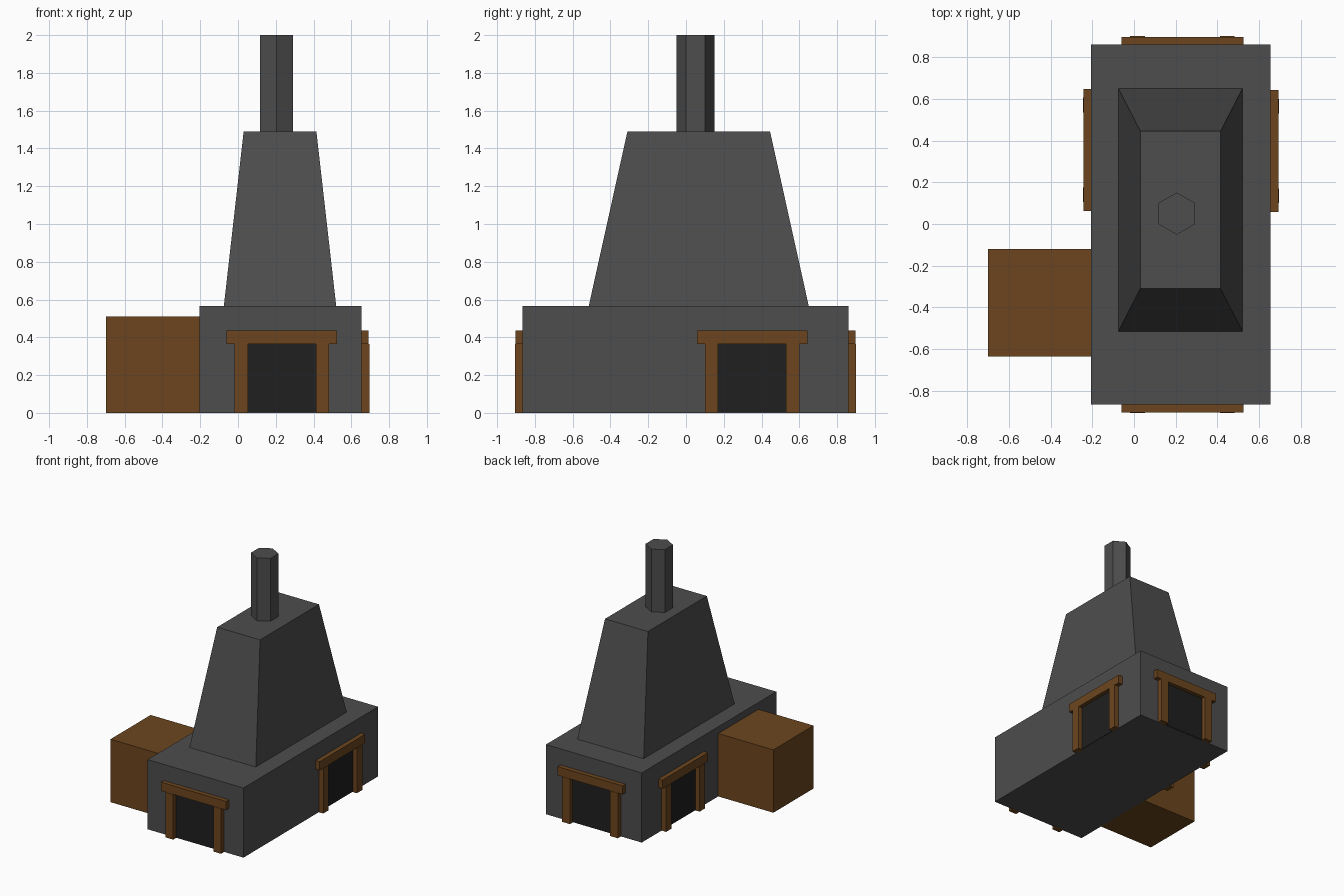
import bpy, bmesh
from math import pi
from mathutils import Matrix

if "Cube" in bpy.data.objects:
    bpy.data.objects.remove(bpy.data.objects["Cube"])


def material(name, col):
    m = bpy.data.materials.new(name)
    m.diffuse_color = (*col, 1)
    m.use_nodes = True
    m.node_tree.nodes["Principled BSDF"].inputs["Base Color"].default_value = m.diffuse_color
    return m


STONE = material("dark_stone", (0.075, 0.075, 0.075))
WOOD = material("wood", (0.15, 0.06, 0.013))
SOOT = material("soot", (0.014, 0.014, 0.014))


def finish(name, bm, mat):
    me = bpy.data.meshes.new(name)
    bm.to_mesh(me)
    bm.free()
    me.materials.append(mat)
    ob = bpy.data.objects.new(name, me)
    bpy.context.collection.objects.link(ob)
    return ob


def box(name, x, y, z, mat, top=None, matrix=None):
    """Box from (min, max) ranges; top = (x range, y range) tapers it."""
    tx, ty = top or (x, y)
    bm = bmesh.new()
    bmesh.ops.create_cube(bm, size=2)
    for v in bm.verts:
        i, j, k = (int(c > 0) for c in v.co)
        v.co = ((tx if k else x)[i], (ty if k else y)[j], z[k])
    if matrix:
        bm.transform(matrix)
    return finish(name, bm, mat)


# Main body and wooden side box
box("base", (-0.205, 0.655), (-0.865, 0.86), (0, 0.565), STONE)
box("side_crate", (-0.70, -0.205), (-0.635, -0.12), (0, 0.51), WOOD)

# Tapered hood
box("hood", (-0.075, 0.52), (-0.515, 0.65), (0.565, 1.49), STONE,
    top=((0.03, 0.415), (-0.31, 0.445)))

# Hexagonal chimney, corners pointing along y
bm = bmesh.new()
bmesh.ops.create_cone(bm, cap_ends=True, segments=6, radius1=0.101,
                      radius2=0.101, depth=0.51)
bm.normal_update()
xs = [v.co.x for v in bm.verts]
if max(xs) > 0.095:
    bm.transform(Matrix.Rotation(pi / 6, 4, 'Z'))
bm.transform(Matrix.Translation((0.205, 0.05, 1.745)))
finish("chimney", bm, STONE)


# Fire openings: built facing -y, then turned onto each wall
def opening(side, x, y, angle):
    m = Matrix.Translation((x, y, 0)) @ Matrix.Rotation(angle, 4, 'Z')
    box(side + "_opening", (-0.18, 0.18), (-0.005, 0.01), (0.004, 0.368), SOOT, matrix=m)
    box(side + "_lintel", (-0.292, 0.292), (-0.037, 0.01), (0.365, 0.435), WOOD, matrix=m)
    for label, s in (("left", -1), ("right", 1)):
        rng = sorted((s * 0.18, s * 0.25))
        box(f"{side}_{label}_post", rng, (-0.04, 0.01), (0, 0.365), WOOD, matrix=m)


opening("front", 0.232, -0.865, 0)
opening("right", 0.655, 0.35, pi / 2)
opening("back", 0.232, 0.86, pi)
opening("left", -0.205, 0.355, -pi / 2)
